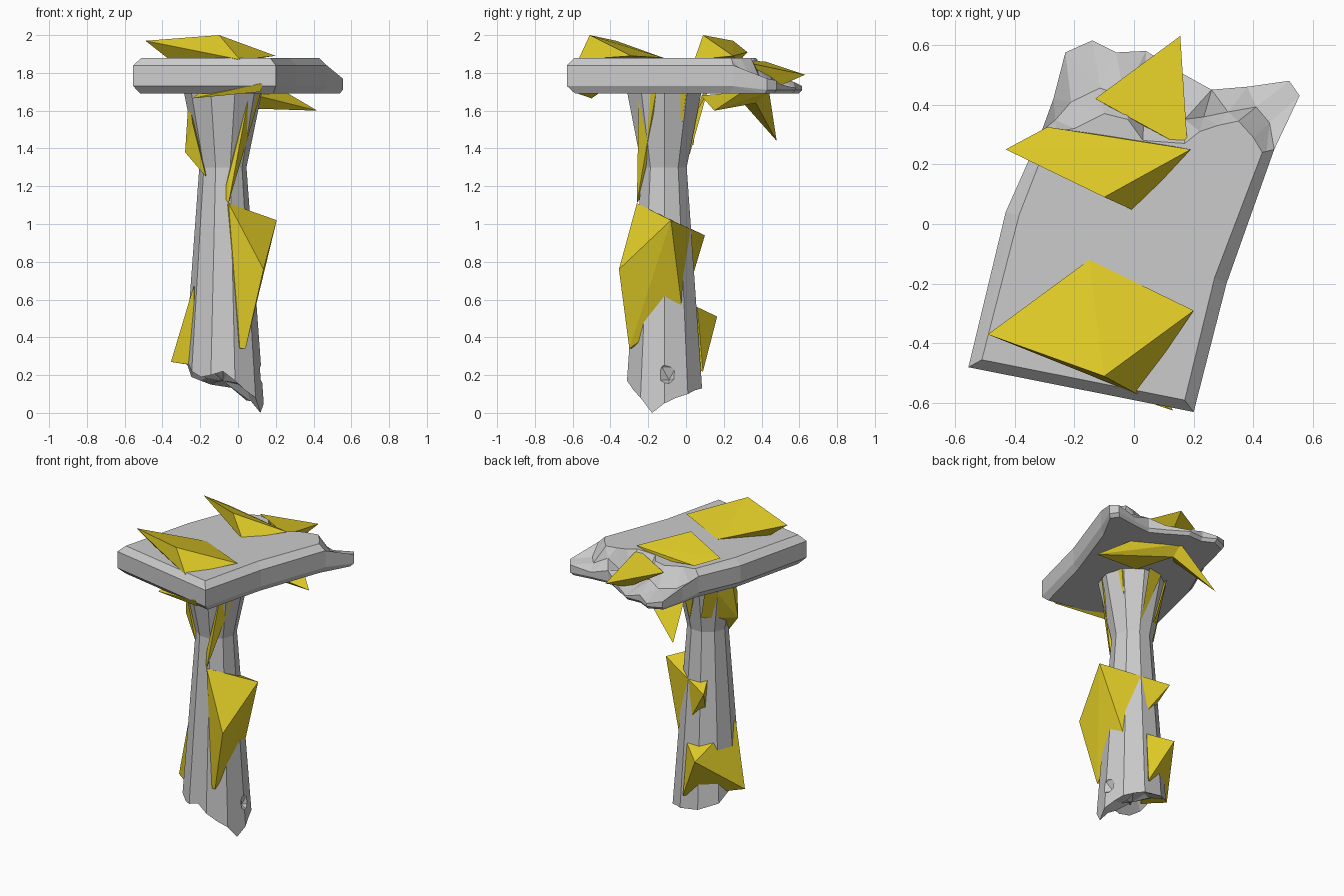
import bpy, bmesh, math, random
from mathutils import Vector

if "Cube" in bpy.data.objects:
    bpy.data.objects.remove(bpy.data.objects["Cube"])

random.seed(4)
gold = bpy.data.materials.new("gold_crystal")
gold.diffuse_color = (0.75, 0.6, 0.02, 1)
gold.use_nodes = True
gold.node_tree.nodes["Principled BSDF"].inputs["Base Color"].default_value = gold.diffuse_color


def finish(name, bm, mat=None):
    bmesh.ops.recalc_face_normals(bm, faces=bm.faces[:])
    me = bpy.data.meshes.new(name)
    bm.to_mesh(me)
    bm.free()
    ob = bpy.data.objects.new(name, me)
    bpy.context.collection.objects.link(ob)
    if mat:
        me.materials.append(mat)
    return ob


def loft(bm, rings):
    """Bridge closed rings of equal length; returns the vertex rings."""
    vs = [[bm.verts.new(p) for p in r] for r in rings]
    n = len(vs[0])
    for a, b in zip(vs, vs[1:]):
        for i in range(n):
            j = (i + 1) % n
            bm.faces.new((a[i], a[j], b[j], b[i]))
    return vs


def shard(name, pts):
    bm = bmesh.new()
    for p in pts:
        bm.verts.new(p)
    res = bmesh.ops.convex_hull(bm, input=bm.verts[:])
    loose = [v for v in bm.verts if not v.link_faces]
    bmesh.ops.delete(bm, geom=loose, context='VERTS')
    return finish(name, bm, gold)


# Shaft: ten flat sides, waisted near the top, snapped off at the bottom
AXIS = Vector((-0.08, -0.115, 0))
rim = [.05, .08, .10, .12, .13, .14, .15, .17, .19, .24,
       .28, .26, .22, .19, .20, .22, .17, .12, .08, .0]


def radius(z):
    return .22 - .095 * z / 1.3 if z < 1.3 else .125 + .08 * (z - 1.3) / .39


def shaft_pt(i, z, scale=1.0):
    r = radius(z) * scale * (1 if i % 2 == 0 else math.cos(math.pi / 10))
    a = math.radians(18 * i)
    return AXIS + Vector((r * math.cos(a), r * math.sin(a), z))


bm = bmesh.new()
inner = [shaft_pt(i, rim[i] + random.uniform(.0, .07), random.uniform(.55, .8)) for i in range(20)]
rings = [inner, [shaft_pt(i, rim[i]) for i in range(20)]]
rings += [[shaft_pt(i, z) for i in range(20)] for z in (.35, 1.3, 1.71)]
vs = loft(bm, rings)
tip = bm.verts.new(AXIS + Vector((0, 0, .17)))
for i in range(20):
    bm.faces.new((vs[0][(i + 1) % 20], vs[0][i], tip))
bm.faces.new(vs[-1])
shaft = finish("column_shaft", bm)

# Chipped dent low on the right side of the shaft
bm = bmesh.new()
bmesh.ops.create_icosphere(bm, subdivisions=1, radius=.085)
for v in bm.verts:
    v.co = v.co * random.uniform(.8, 1.1) + Vector((.16, -.09, .21))
cutter = finish("dent_cutter", bm)
cutter.hide_render = True
mod = shaft.modifiers.new("dent", 'BOOLEAN')
mod.operation, mod.solver, mod.object = 'DIFFERENCE', 'EXACT', cutter
bpy.context.view_layer.objects.active = shaft
bpy.ops.object.modifier_apply(modifier="dent")
bpy.data.objects.remove(cutter)

# Capital slab: chamfered, with a broken back edge
# columns: outer x, y, upper edge z, top x, top y
cols = [(-.555, -.48, 1.84, -.51, -.455), (.2, -.63, 1.84, .17, -.59),
        (.31, -.2, 1.84, .27, -.18), (.47, .25, 1.84, .43, .24),
        (.555, .43, 1.77, .40, .29), (.52, .48, 1.76, .35, .345),
        (.38, .46, 1.74, .28, .33), (.26, .45, 1.78, .22, .31),
        (.17, .5, 1.74, .17, .27), (.04, .58, 1.72, .03, .28),
        (-.06, .575, 1.75, -.02, .35), (-.14, .615, 1.73, -.1, .37),
        (-.23, .575, 1.75, -.2, .32), (-.27, .42, 1.8, -.26, .31),
        (-.31, .31, 1.84, -.28, .30), (-.43, .04, 1.84, -.385, .03)]
bottom, low, high, mid, top = [], [], [], [], []
for i, (x, y, z, tx, ty) in enumerate(cols):
    broken = 4 <= i <= 13
    o, t = Vector((x, y, z)), Vector((tx, ty, 1.88))
    k = .97 if broken else .93
    bottom.append(Vector((x * k, y * k, 1.69)))
    low.append(Vector((x, y, 1.71 if broken else 1.73)))
    high.append(o)
    m = t.lerp(o, .35)
    if broken:
        m.z = random.uniform(1.74, 1.82)
    mid.append(m)
    top.append(t)
bm = bmesh.new()
vs = loft(bm, [bottom, low, high, mid, top])
bm.faces.new(vs[0][::-1])
bm.faces.new(vs[-1])
bmesh.ops.triangulate(bm, faces=[f for f in bm.faces if f.calc_center_median().y > .3])
finish("capital_slab", bm)

# Crystals growing through the slab
shard("top_crystal_front", [(-.1, -.51, 2), (-.49, -.37, 1.97), (.2, -.29, 1.89),
                            (.01, -.57, 1.87), (-.15, -.12, 1.88), (-.35, -.35, 1.86)])
shard("top_crystal_back", [(-.1, .09, 2), (-.43, .25, 1.97), (.19, .25, 1.89),
                           (0, .045, 1.87), (-.29, .325, 1.91), (.02, .28, 1.86)])
shard("edge_crystal_back", [(.155, .63, 1.79), (.18, .25, 1.87), (-.13, .42, 1.86),
                            (.1, .47, 1.72), (.03, .33, 1.8)])
shard("edge_crystal_front", [(-.24, -.5, 1.665), (.13, -.625, 1.745), (.12, -.6, 1.7),
                             (-.2, -.45, 1.7)])

# Crystals under the back of the slab
hub = (0, .37, 1.64)
shard("under_crystal_left", [(-.24, .48, 1.44), hub, (-.2, .28, 1.7), (0, .44, 1.7), (-.1, .25, 1.7)])
shard("under_crystal_right", [(.42, .15, 1.6), hub, (.1, .08, 1.68), (.11, .15, 1.61),
                              (0, .44, 1.7), (.25, .3, 1.7)])

# Crystals on the shaft
shard("neck_crystal_front", [(.12, -.16, 1.69), (.06, -.25, 1.69), (-.05, -.25, 1.25),
                             (-.05, -.26, 1.11), (-.08, -.23, 1.15), (.03, -.19, 1.42)])
shard("neck_crystal_left", [(-.28, -.15, 1.38), (-.17, -.21, 1.25), (-.14, .04, 1.42),
                            (-.24, -.2, 1.53), (-.26, -.1, 1.69), (-.2, .07, 1.69)])
shard("neck_crystal_back", [(-.04, .02, 1.37), (-.14, .09, 1.69), (-.03, .11, 1.69), (-.08, 0, 1.5)])
shard("neck_crystal_right", [(.05, -.03, 1.47), (.1, -.03, 1.69), (.095, 0, 1.69), (.05, -.01, 1.6)])
shard("middle_crystal", [(-.05, -.26, 1.11), (.205, -.08, 1.02), (.135, -.355, .76),
                         (.04, -.3, .34), (.01, -.29, .34), (-.2, .1, .94), (.06, -.02, .54)])
shard("lower_crystal", [(-.235, -.19, .67), (-.355, -.115, .27), (-.18, .165, .51),
                        (-.04, .09, .22), (-.05, .06, .56), (-.22, -.2, .25)])
